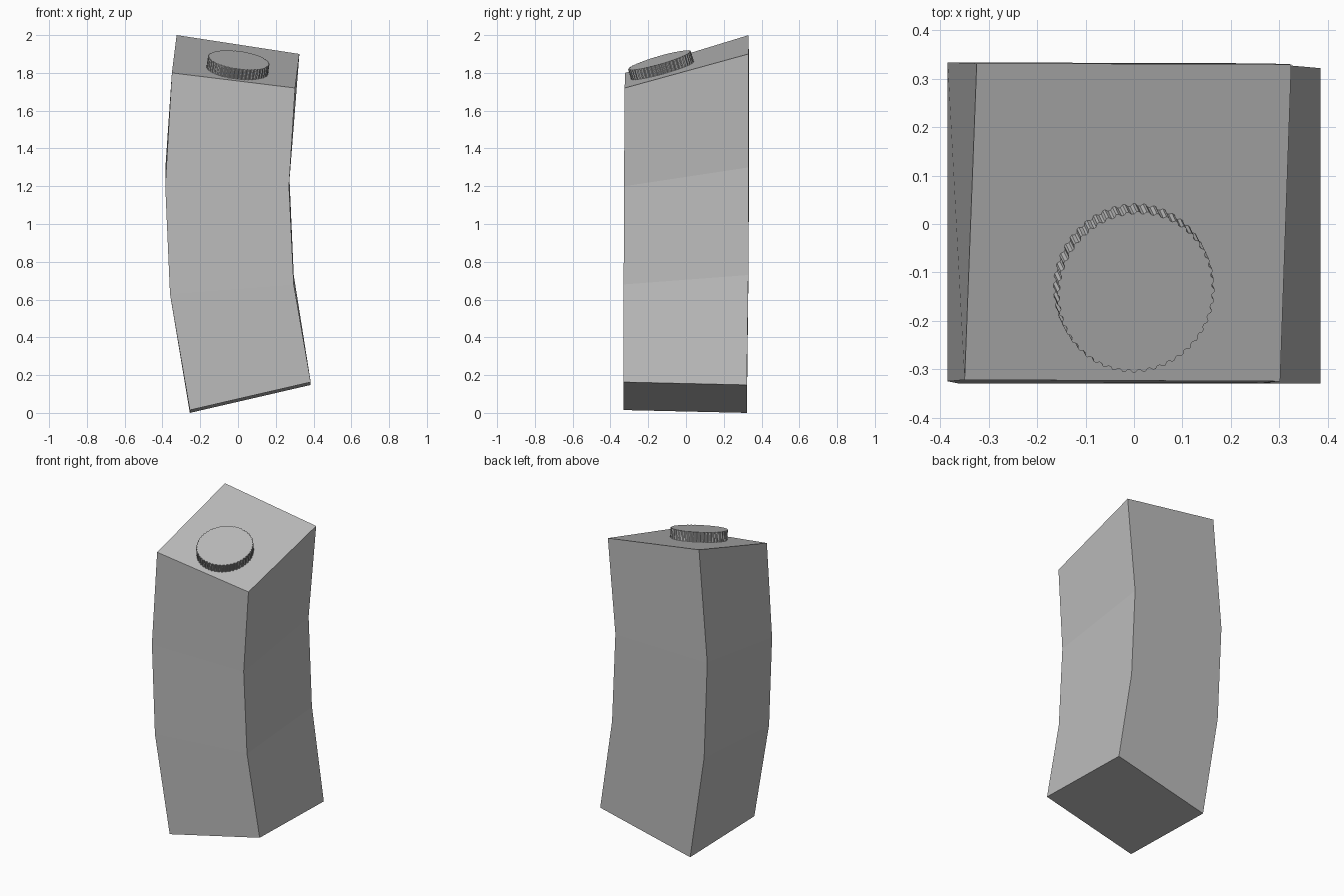
import bpy
import bmesh
from math import cos, sin, pi
from mathutils import Matrix, Vector

cube = bpy.data.objects.get("Cube")
if cube:
    bpy.data.objects.remove(cube, do_unlink=True)

grey = bpy.data.materials.new("plain grey")
grey.use_nodes = True
colour = (0.5, 0.5, 0.5, 1)
grey.diffuse_color = colour
grey.node_tree.nodes["Principled BSDF"].inputs["Base Color"].default_value = colour


def loft(name, sections):
    """Skin closed sections of equal point count and cap both ends."""
    bm = bmesh.new()
    rings = [[bm.verts.new(p) for p in section] for section in sections]
    for low, high in zip(rings, rings[1:]):
        for i in range(len(low)):
            j = (i + 1) % len(low)
            bm.faces.new((low[i], low[j], high[j], high[i]))
    bm.faces.new(rings[0][::-1])
    bm.faces.new(rings[-1])
    bmesh.ops.recalc_face_normals(bm, faces=bm.faces[:])
    mesh = bpy.data.meshes.new(name)
    bm.to_mesh(mesh)
    bm.free()
    mesh.materials.append(grey)
    obj = bpy.data.objects.new(name, mesh)
    bpy.context.collection.objects.link(obj)
    return obj


# Bent square column: corners run front left, front right, back right, back left
loft("bent_column", [
    [(-.255, -.33, .015), (.385, -.33, .163), (.385, .322, .148), (-.255, .322, 0)],
    [(-.36, -.33, .63), (.295, -.33, .68), (.295, .33, .73), (-.36, .33, .67)],
    [(-.385, -.325, 1.2), (.27, -.328, 1.2), (.27, .332, 1.3), (-.385, .334, 1.29)],
    [(-.35, -.322, 1.8), (.302, -.325, 1.72), (.325, .33, 1.9), (-.325, .332, 2)],
])

# Ridged round knob lying on the sloping top
normal = Vector((.14, -.29, 1)).normalized()
across = Vector((1, 0, -.14)).normalized()
along = normal.cross(across)
base = Vector((-.003, -.126, 1.818))
teeth = 48


def ridged_ring(height):
    points = []
    for i in range(teeth * 4):
        r = 1 if i % 4 < 2 else .97
        a = 2 * pi * i / (teeth * 4)
        points.append(base + normal * height
                      + across * (.164 * r * cos(a)) + along * (.173 * r * sin(a)))
    return points


loft("ridged_knob", [ridged_ring(-.01), ridged_ring(.052)])
